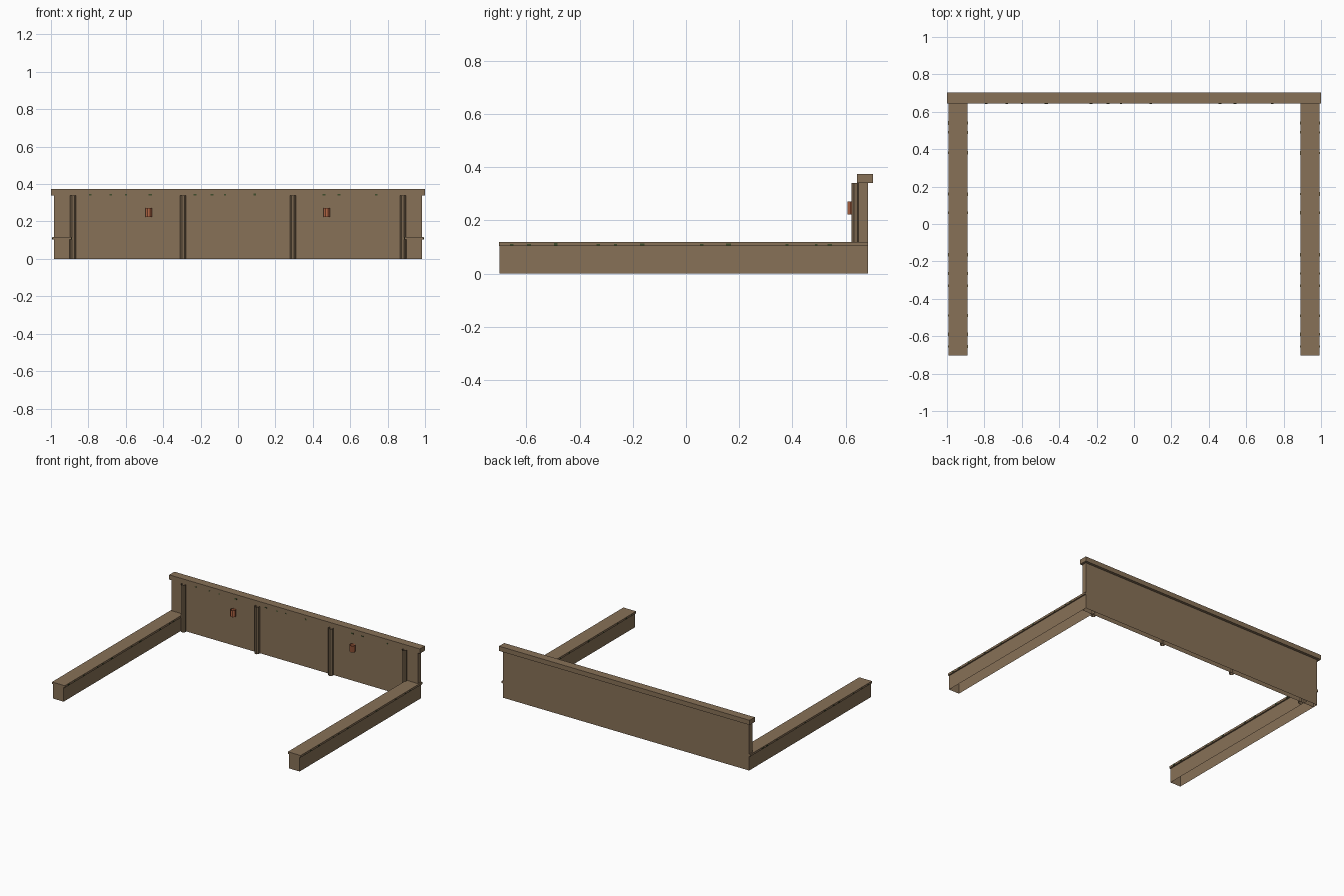
import bpy, bmesh, random
from mathutils import Matrix, Vector

cube = bpy.data.objects.get("Cube")
if cube:
    bpy.data.objects.remove(cube, do_unlink=True)

random.seed(4)


def material(name, rgb):
    mat = bpy.data.materials.new(name)
    mat.use_nodes = True
    mat.diffuse_color = (*rgb, 1)
    mat.node_tree.nodes["Principled BSDF"].inputs["Base Color"].default_value = (*rgb, 1)
    return mat


STONE = material("tan_stone", (0.245, 0.165, 0.095))
POST = material("dark_brown", (0.19, 0.13, 0.075))
COPPER = material("copper_orange", (0.45, 0.135, 0.06))
MOSS = material("dark_moss", (0.05, 0.075, 0.025))


def finish(name, bm, mat):
    mesh = bpy.data.meshes.new(name)
    bm.to_mesh(mesh)
    bm.free()
    mesh.materials.append(mat)
    obj = bpy.data.objects.new(name, mesh)
    bpy.context.collection.objects.link(obj)
    return obj


def box(name, low, high, mat, open_bottom=False):
    low, high = Vector(low), Vector(high)
    bm = bmesh.new()
    bmesh.ops.create_cube(bm, size=1)
    bmesh.ops.scale(bm, vec=high - low, verts=bm.verts)
    bmesh.ops.translate(bm, vec=(low + high) / 2, verts=bm.verts)
    if open_bottom:
        bm.normal_update()
        under = [f for f in bm.faces if f.normal.z < -0.9]
        bmesh.ops.delete(bm, geom=under, context="FACES_ONLY")
    return finish(name, bm, mat)


def tube(name, x, y, bottom, top, radius, mat):
    # Eight-sided open upright with a flat side to the front
    bm = bmesh.new()
    bmesh.ops.create_cone(bm, cap_ends=False, segments=8, radius1=radius, radius2=radius,
                          depth=top - bottom)
    bmesh.ops.rotate(bm, verts=bm.verts, matrix=Matrix.Rotation(0.3927, 3, "Z"))
    bmesh.ops.translate(bm, vec=(x, y, (top + bottom) / 2), verts=bm.verts)
    return finish(name, bm, mat)


def moss_tufts(name, points, along_x):
    # Small upright plates clinging to a ledge face
    bm = bmesh.new()
    for p in points:
        wide, tall = random.uniform(0.01, 0.02), random.uniform(0.005, 0.011)
        size = (wide, 0.003, tall) if along_x else (0.003, wide, tall)
        bmesh.ops.create_cube(bm, size=1,
                              matrix=Matrix.Translation(p) @ Matrix.Diagonal((*size, 1)))
    return finish(name, bm, MOSS)


# Tall back wall, hollow underneath, and its coping
box("back_wall", (-0.983, 0.648, 0), (0.983, 0.684, 0.342), STONE, open_bottom=True)
box("back_wall_coping", (-1, 0.644, 0.34), (1, 0.703, 0.374), STONE)
BACK_MOSS = (-0.79, -0.68, -0.6, -0.47, -0.23, -0.14, -0.07, 0.09, 0.46, 0.54, 0.74)
moss_tufts("back_moss", [(x, 0.644, 0.343) for x in BACK_MOSS], True)

# Low side walls, hollow underneath, with thin copings
SIDE_MOSS = (-0.655, -0.59, -0.49, -0.33, -0.265, -0.165, 0.06, 0.16, 0.38, 0.49, 0.54)
for side, label in ((-1, "right"), (1, "left")):
    inner, outer = side * 0.9, side * 0.983
    box(label + "_side_wall", (min(inner, outer), -0.702, 0), (max(inner, outer), 0.684, 0.104),
        STONE, open_bottom=True)
    inner, outer = side * 0.89, side * 0.992
    box(label + "_side_coping", (min(inner, outer), -0.703, 0.103),
        (max(inner, outer), 0.684, 0.118), STONE)
    moss_tufts(label + "_side_moss",
               [(x, y, 0.109) for x in (inner, outer) for y in SIDE_MOSS], False)

# Upright posts against the front of the back wall
for i in range(4):
    tube("wall_post_%d" % (i + 1), -0.882 + i * 0.588, 0.638, 0, 0.34, 0.0175, POST)

# Pair of small wall lamps
for x, label in ((-0.477, "right"), (0.475, "left")):
    tube(label + "_wall_lamp", x, 0.626, 0.223, 0.271, 0.0195, COPPER)
